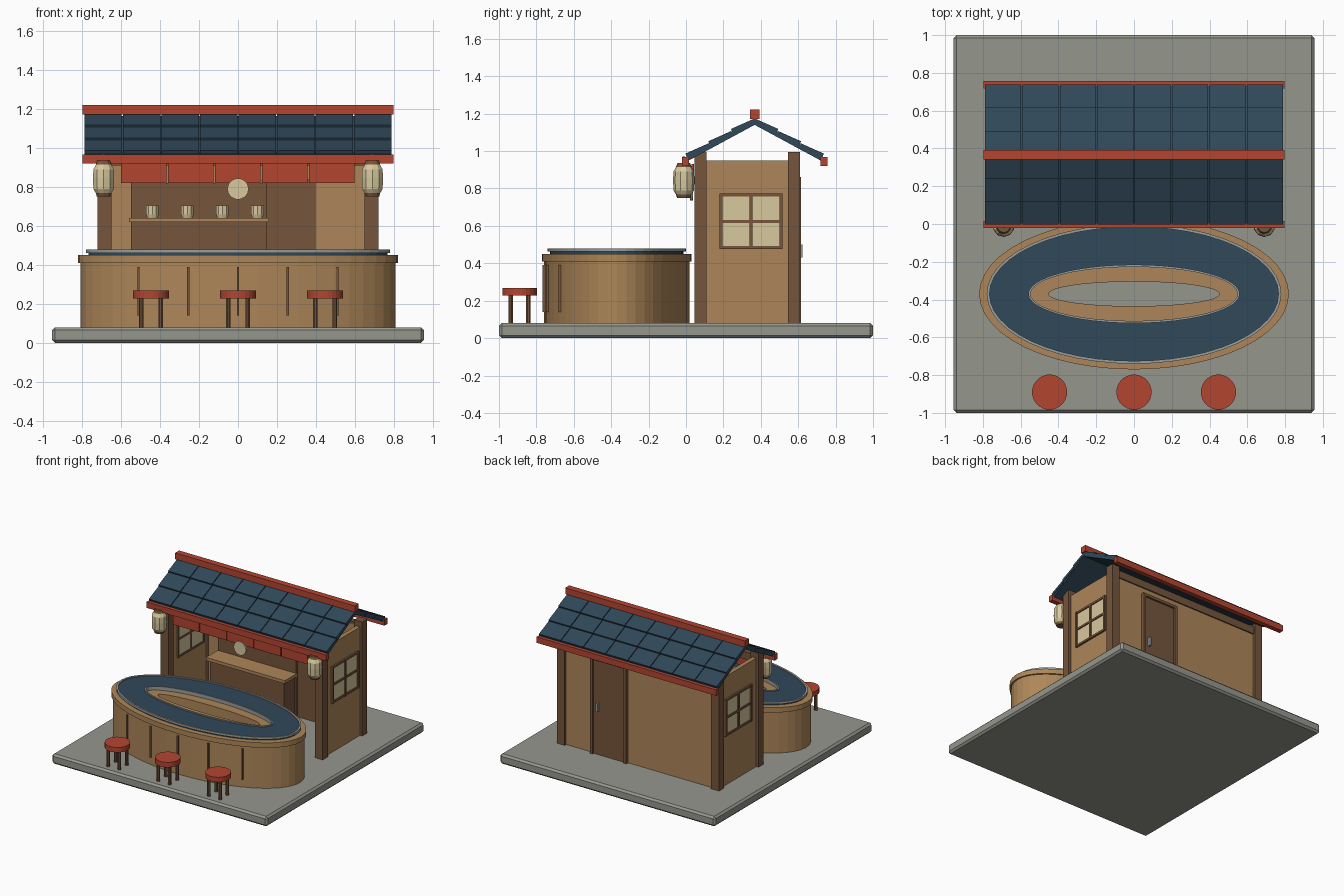
import bpy, bmesh, math

if "Cube" in bpy.data.objects:
    bpy.data.objects.remove(bpy.data.objects["Cube"])

def mat(name, rgb):
    m = bpy.data.materials.new(name)
    m.diffuse_color = (*rgb, 1)
    m.use_nodes = True
    m.node_tree.nodes["Principled BSDF"].inputs["Base Color"].default_value = m.diffuse_color
    return m

STONE = mat("stone", (0.30, 0.31, 0.27))
WOOD = mat("wood", (0.42, 0.24, 0.10))
DARK = mat("dark_wood", (0.18, 0.09, 0.045))
NAVY = mat("navy", (0.03, 0.065, 0.10))
RED = mat("red", (0.45, 0.06, 0.03))
CREAM = mat("cream", (0.68, 0.58, 0.34))
STEEL = mat("steel", (0.32, 0.34, 0.34))

def finish(name, bm, m):
    bmesh.ops.recalc_face_normals(bm, faces=bm.faces)
    me = bpy.data.meshes.new(name)
    bm.to_mesh(me)
    bm.free()
    ob = bpy.data.objects.new(name, me)
    bpy.context.collection.objects.link(ob)
    me.materials.append(m)
    return ob

def box(name, x, y, z, m, bevel=0):
    """Box from (min, max) pairs."""
    bm = bmesh.new()
    bmesh.ops.create_cube(bm, size=1)
    for v in bm.verts:
        v.co = [(p[0] + p[1]) / 2 + c * (p[1] - p[0]) for p, c in zip((x, y, z), v.co)]
    ob = finish(name, bm, m)
    if bevel:
        b = ob.modifiers.new("bevel", 'BEVEL')
        b.width, b.segments = bevel, 1
    return ob

def lathe(name, cx, cy, profile, n, m):
    """Closed turned solid from (radius, z) points."""
    bm = bmesh.new()
    rows = [[bm.verts.new((cx + r * math.cos(2 * math.pi * (i + .5) / n),
                           cy + r * math.sin(2 * math.pi * (i + .5) / n), z))
             for i in range(n)] for r, z in profile]
    for a, b in zip(rows, rows[1:]):
        for i in range(n):
            bm.faces.new((a[i], a[(i + 1) % n], b[(i + 1) % n], b[i]))
    bm.faces.new(rows[0])
    bm.faces.new(rows[-1])
    return finish(name, bm, m)

CY = -0.37
def ring(name, outer, inner, z0, z1, m, n=48):
    """Oval ring around the counter centre."""
    bm = bmesh.new()
    loops = [[bm.verts.new((a * math.cos(2 * math.pi * i / n),
                            CY + b * math.sin(2 * math.pi * i / n), z)) for i in range(n)]
             for (a, b), z in ((outer, z0), (outer, z1), (inner, z1), (inner, z0))]
    for k in range(4):
        p, q = loops[k], loops[(k + 1) % 4]
        for i in range(n):
            bm.faces.new((p[i], p[(i + 1) % n], q[(i + 1) % n], q[i]))
    return finish(name, bm, m)

# Base
box("base", (-.955, .955), (-1, 1), (0, .08), STONE, .015)

# Oval counter with conveyor belt
ring("counter_body", (.808, .388), (.46, .07), .08, .41, WOOD)
ring("counter_top", (.82, .40), (.452, .065), .41, .45, WOOD)
ring("belt", (.767, .357), (.56, .155), .45, .472, NAVY)
ring("outer_rail", (.78, .37), (.765, .355), .462, .48, STEEL)
ring("inner_rail", (.56, .155), (.548, .143), .45, .48, STEEL)
for i in range(-2, 3):
    x = i * .255
    y = CY - .388 * math.sqrt(1 - (x / .808) ** 2)
    box("counter_slat", (x - .006, x + .006), (y - .01, y + .02), (.14, .39), DARK)

# Stools
for x in (-.447, 0, .447):
    lathe("stool_seat", x, -.89, [(.093, .228), (.093, .268)], 24, RED)
    for sx in (-.05, .05):
        for sy in (-.047, .047):
            lathe("stool_leg", x + sx, -.89 + sy, [(.013, .08), (.013, .23)], 8, DARK)

# Walls, posts and windows
box("back_wall", (-.66, .66), (.555, .59), (.08, .95), WOOD)
for y in ((.05, .11), (.545, .61)):
    box("top_beam", (-.66, .66), (y[0] + .01, y[1] - .01), (.91, .97), DARK)
for s in (-1, 1):
    def side(a, b):
        return tuple(sorted((s * a, s * b)))
    box("side_wall", side(.665, .70), (.10, .56), (.08, .95), WOOD)
    for y in ((.045, .11), (.545, .61)):
        box("post", side(.65, .72), y, (.08, .995), DARK)
    box("window_pane", side(.66, .706), (.185, .51), (.485, .765), CREAM)
    for y in (.187, .347, .507):
        box("window_upright", side(.655, .716), (y - .008, y + .008), (.477, .772), DARK)
    for z in (.485, .624, .764):
        box("window_bar", side(.655, .714), (.179, .515), (z - .008, z + .008), DARK)

# Back door
box("door", (.12, .40), (.548, .60), (.08, .84), DARK)
for x in (.10, .40):
    box("door_jamb", (x, x + .022), (.58, .615), (.08, .86), DARK)
box("door_lintel", (.10, .422), (.58, .615), (.838, .86), DARK)
box("door_handle", (.352, .368), (.60, .622), (.43, .50), STEEL)

# Interior shelf, cabinet and cups
box("back_panel", (-.55, .145), (.53, .556), (.08, .82), DARK)
box("back_cabinet", (-.53, .13), (.40, .54), (.08, .41), DARK)
box("cabinet_top", (-.55, .15), (.38, .54), (.41, .435), WOOD)
box("shelf", (-.56, .16), (.38, .54), (.62, .642), WOOD)
for i in range(4):
    lathe("cup", -.44 + .18 * i, .45, [(.028, .642), (.034, .66), (.034, .705)], 10, CREAM)

# Curtain and round hanging sign
for i in range(5):
    x = -.6 + .241 * i
    box("curtain_panel", (x, x + .234), (.03, .042), (.82, .93), RED)
sign = lathe("round_sign", 0, 0, [(.054, -.008), (.054, .008)], 24, CREAM)
sign.rotation_euler.x = math.pi / 2
sign.location = (0, .03, .79)

# Lanterns under the front eave
for x in (-.69, .69):
    lathe("lantern", x, -.012, [(.040, .765), (.055, .79), (.057, .845), (.055, .89), (.040, .917)], 10, CREAM)
    lathe("lantern_bottom", x, -.012, [(.036, .75), (.042, .768)], 10, DARK)
    lathe("lantern_cap", x, -.012, [(.042, .915), (.034, .935)], 10, DARK)
    lathe("lantern_cord", x, -.012, [(.006, .93), (.006, .97)], 6, DARK)

# Roof: sloping decks with three stepped rows of tiles each
RY, SLOPE = .367, .54
for s in (-1, 1):
    bm = bmesh.new()
    prof = [(0, 1.165), (.365, 1.165 - SLOPE * .365), (.365, 1.14 - SLOPE * .365), (0, 1.14)]
    f = bm.faces.new([bm.verts.new((-.785, RY + s * d, z)) for d, z in prof])
    ext = bmesh.ops.extrude_face_region(bm, geom=[f])
    for v in ext["geom"]:
        if isinstance(v, bmesh.types.BMVert):
            v.co.x += 1.57
    finish("roof_deck", bm, NAVY)
    for row in range(3):
        d = .06 + .122 * row
        for col in range(8):
            t = box("roof_tile", (-.096, .096), (-.068, .068), (-.011, .011), NAVY)
            t.location = (-.693 + .198 * col, RY + s * d, 1.168 - SLOPE * d)
            t.rotation_euler.x = -s * math.radians(24)
    y = RY + s * .37
    box("eave_beam", (-.797, .797), (y - .019, y + .019), (.92, .968), RED)
box("ridge_beam", (-.797, .797), (RY - .025, RY + .025), (1.172, 1.222), RED)
